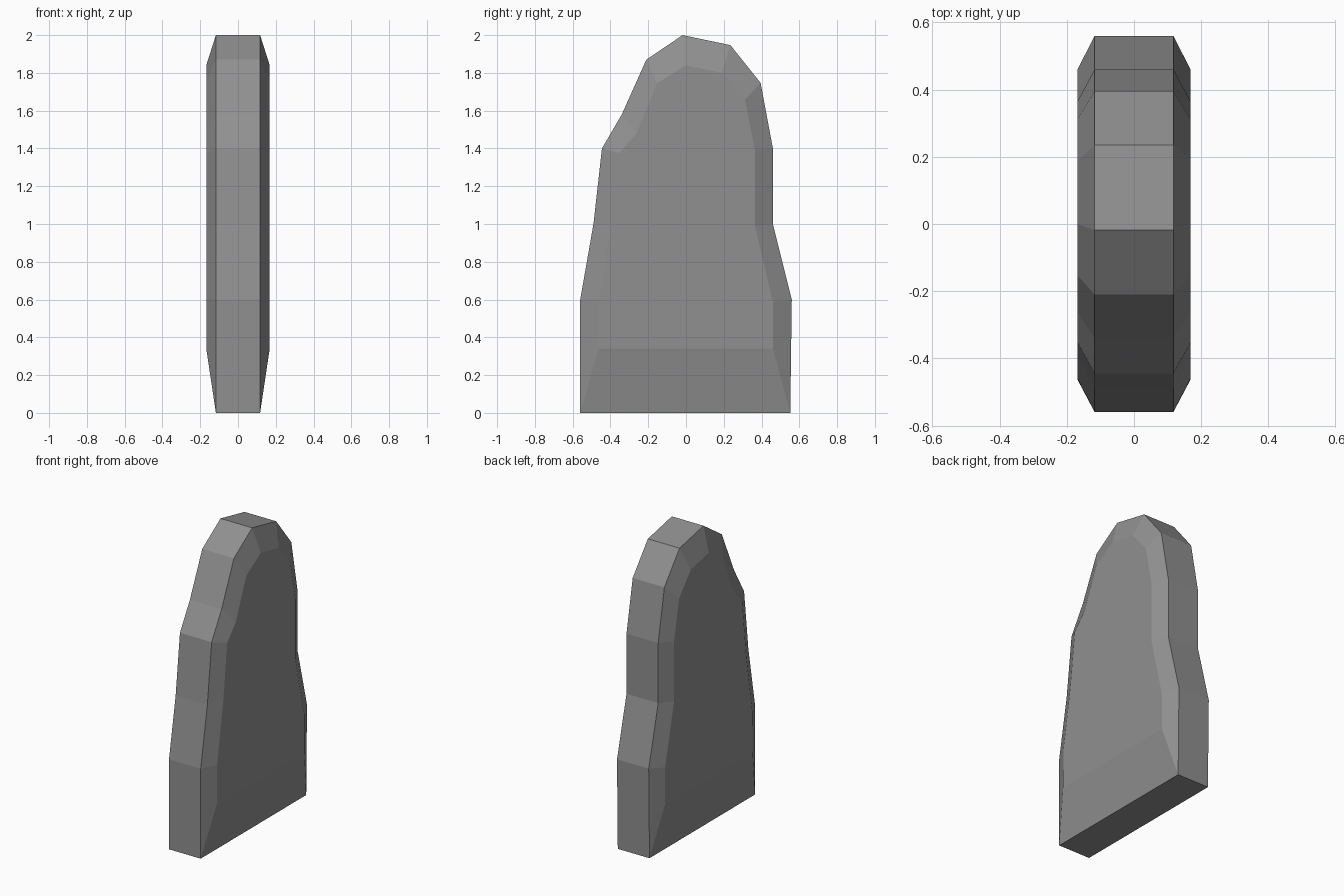
import bpy, bmesh

if "Cube" in bpy.data.objects:
    bpy.data.objects.remove(bpy.data.objects["Cube"])

# Side outlines (y, z): silhouette rim, and the inset raised face on each side
RIM = [(-0.56, 0), (-0.56, 0.6), (-0.49, 1.0), (-0.445, 1.4), (-0.34, 1.58),
       (-0.21, 1.87), (-0.018, 2.0), (0.235, 1.947), (0.395, 1.747),
       (0.46, 1.4), (0.46, 1.0), (0.56, 0.6), (0.552, 0)]
FACE = [(-0.463, 0.34), (-0.46, 0.6), (-0.395, 1.0), (-0.353, 1.376), (-0.262, 1.48),
        (-0.153, 1.745), (0, 1.84), (0.19, 1.80), (0.312, 1.657),
        (0.365, 1.39), (0.365, 0.99), (0.46, 0.585), (0.46, 0.34)]
RIM_X, FACE_X = 0.117, 0.168

bm = bmesh.new()


def ring(x, outline):
    return [bm.verts.new((x, y, z)) for y, z in outline]


def bridge(a, b):
    n = len(a)
    for i in range(n):
        j = (i + 1) % n
        bm.faces.new((a[i], a[j], b[j], b[i]))


# Stone slab: four loops across its thickness, capped by flat faces
loops = [ring(-FACE_X, FACE), ring(-RIM_X, RIM), ring(RIM_X, RIM), ring(FACE_X, FACE)]
for a, b in zip(loops, loops[1:]):
    bridge(a, b)
bm.faces.new(loops[0])
bm.faces.new(loops[-1])
bmesh.ops.recalc_face_normals(bm, faces=bm.faces[:])

mesh = bpy.data.meshes.new("standing_stone")
bm.to_mesh(mesh)
bm.free()

# Dark grey stone
dark_stone = bpy.data.materials.new("dark_stone")
dark_stone.diffuse_color = (0.28, 0.28, 0.28, 1)
dark_stone.use_nodes = True
dark_stone.node_tree.nodes["Principled BSDF"].inputs["Base Color"].default_value = dark_stone.diffuse_color
mesh.materials.append(dark_stone)

stone = bpy.data.objects.new("standing_stone", mesh)
bpy.context.collection.objects.link(stone)
